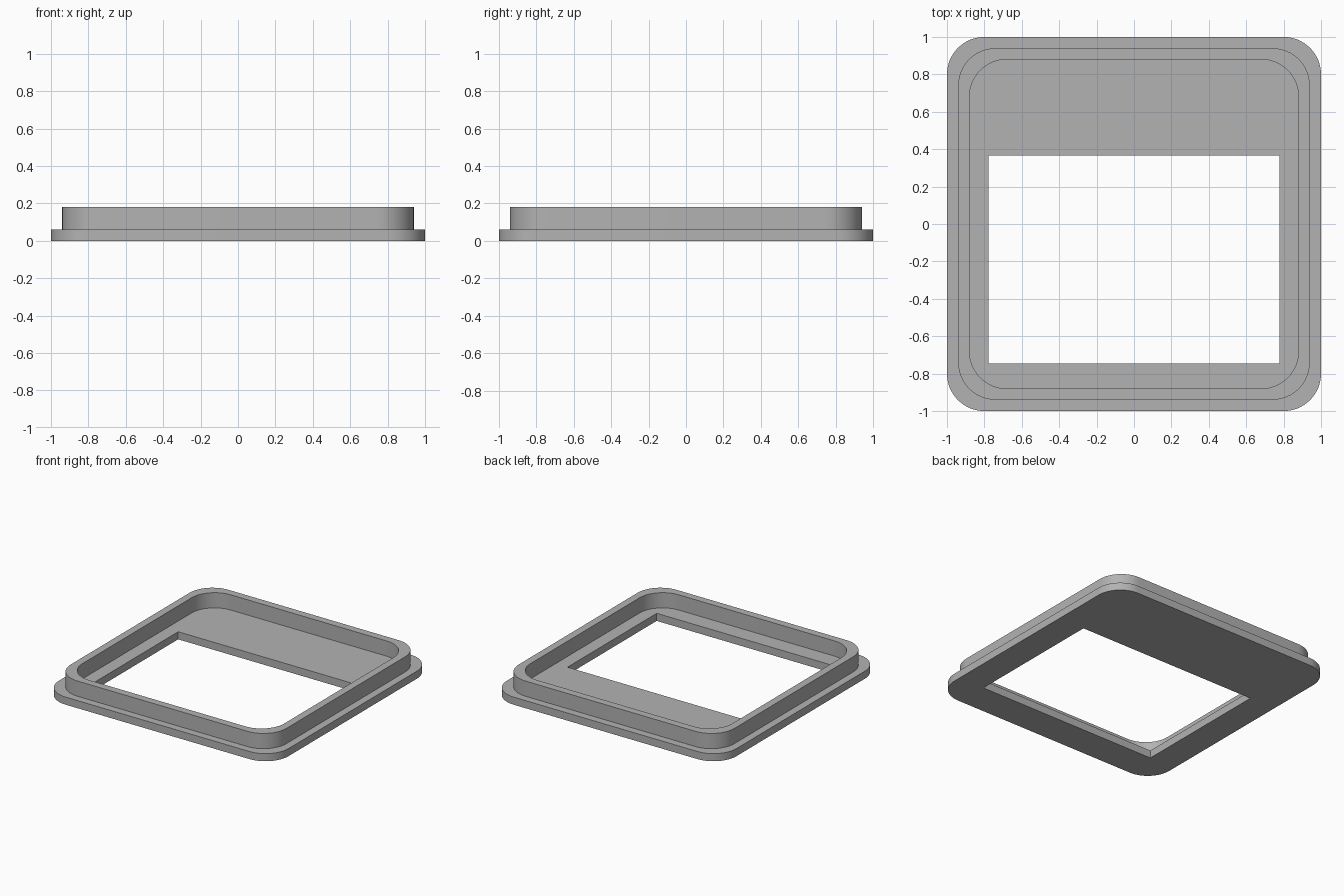
import bpy, bmesh
from math import cos, sin, pi

cube = bpy.data.objects.get("Cube")
if cube:
    bpy.data.objects.remove(cube, do_unlink=True)

grey = bpy.data.materials.new("mid_grey")
grey.use_nodes = True
colour = (0.45, 0.45, 0.45, 1)
grey.diffuse_color = colour
grey.node_tree.nodes["Principled BSDF"].inputs["Base Color"].default_value = colour


def rounded_square(half, radius=0.2, steps=16):
    """Outline of a square with rounded corners, centred on the origin."""
    points = []
    for corner, (sx, sy) in enumerate([(1, 1), (-1, 1), (-1, -1), (1, -1)]):
        for i in range(steps + 1):
            a = (corner + i / steps) * pi / 2
            points.append((sx * (half - radius) + radius * cos(a),
                           sy * (half - radius) + radius * sin(a)))
    return points


def pierced_slab(name, outer, inner, bottom, top):
    """Solid between two outlines, from the bottom height to the top height."""
    bm = bmesh.new()
    for outline in (outer, inner):
        verts = [bm.verts.new((x, y, bottom)) for x, y in outline]
        for a, b in zip(verts, verts[1:] + verts[:1]):
            bm.edges.new((a, b))
    bmesh.ops.triangle_fill(bm, use_beauty=True, edges=bm.edges[:], normal=(0, 0, 1))
    result = bmesh.ops.extrude_face_region(bm, geom=bm.faces[:], use_keep_orig=True)
    raised = [g for g in result["geom"] if isinstance(g, bmesh.types.BMVert)]
    bmesh.ops.translate(bm, verts=raised, vec=(0, 0, top - bottom))
    bmesh.ops.recalc_face_normals(bm, faces=bm.faces[:])
    mesh = bpy.data.meshes.new(name)
    bm.to_mesh(mesh)
    bm.free()
    mesh.materials.append(grey)
    obj = bpy.data.objects.new(name, mesh)
    bpy.context.collection.objects.link(obj)
    bpy.ops.object.select_all(action="DESELECT")
    obj.select_set(True)
    bpy.context.view_layer.objects.active = obj
    bpy.ops.object.shade_smooth_by_angle()
    return obj


# Base plate with the sharp-cornered window, set towards the front
left, right, front, back = -0.777, 0.777, -0.745, 0.365
window = [(left, front), (right, front), (right, back), (left, back)]
pierced_slab("base_plate", rounded_square(1.0), window, 0, 0.06)

# Raised rim, seated slightly into the plate
pierced_slab("raised_rim", rounded_square(0.94), rounded_square(0.88), 0.03, 0.18)
